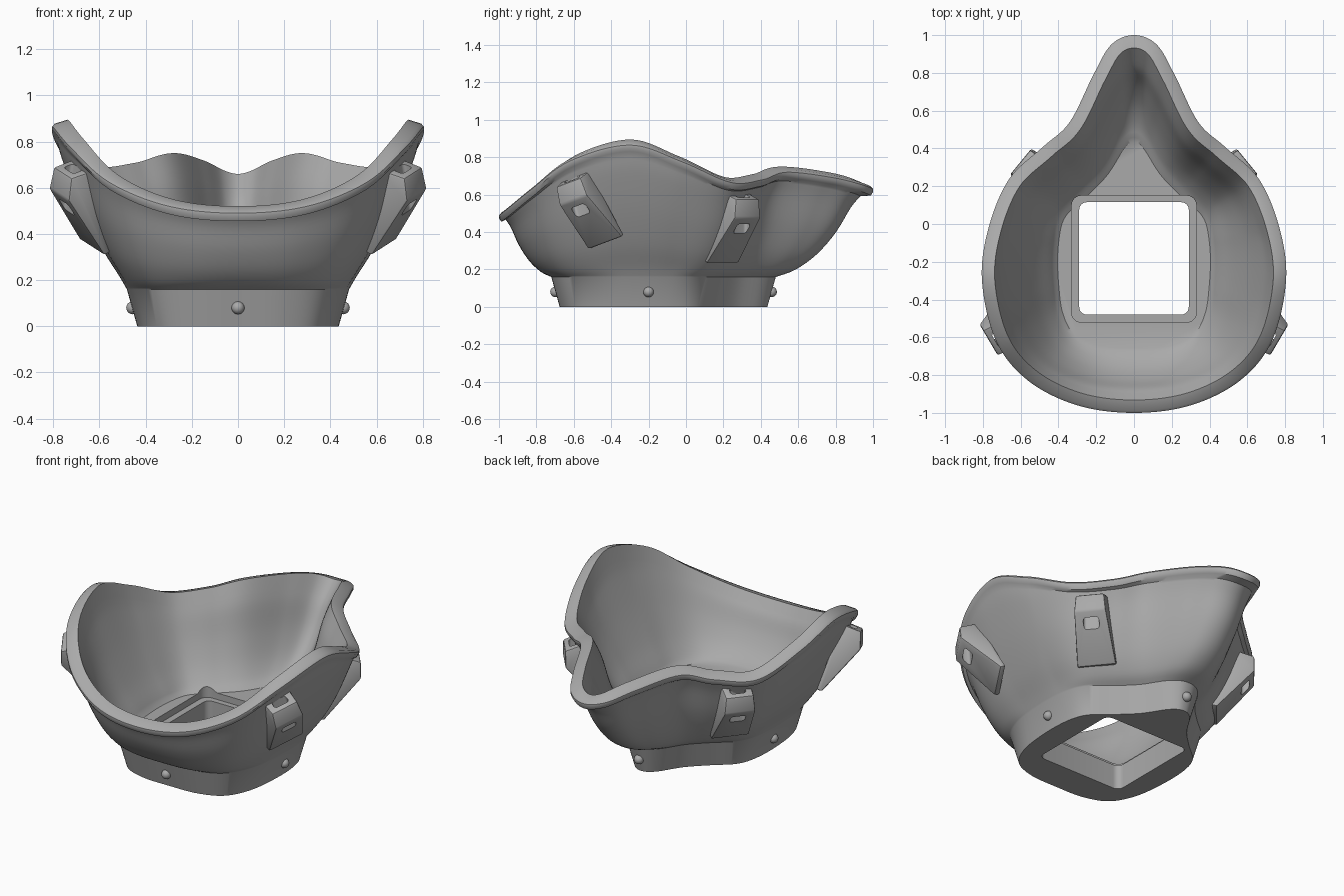
import bpy, bmesh, math
from mathutils import Vector, Matrix

cube = bpy.data.objects.get("Cube")
if cube:
    bpy.data.objects.remove(cube)

GREY = (0.4, 0.4, 0.4, 1)
mat = bpy.data.materials.new("mid grey")
mat.use_nodes = True
mat.diffuse_color = GREY
mat.node_tree.nodes["Principled BSDF"].inputs["Base Color"].default_value = GREY


def spline(pts, steps, closed):
    """Catmull-Rom resampling of points of any dimension."""
    n, out = len(pts), []
    pick = (lambda i: pts[i % n]) if closed else (lambda i: pts[max(0, min(n - 1, i))])
    for i in range(n if closed else n - 1):
        for s in range(steps):
            t = s / steps
            out.append([0.5 * (2 * b + (c - a) * t + (2 * a - 5 * b + 4 * c - d) * t * t
                               + (3 * b - a - 3 * c + d) * t ** 3)
                        for a, b, c, d in zip(pick(i - 1), pick(i), pick(i + 1), pick(i + 2))])
    return out if closed else out + [list(pts[-1])]


def finish(bm, name, smooth=True):
    bmesh.ops.recalc_face_normals(bm, faces=bm.faces)
    me = bpy.data.meshes.new(name)
    bm.to_mesh(me)
    bm.free()
    me.materials.append(mat)
    ob = bpy.data.objects.new(name, me)
    bpy.context.collection.objects.link(ob)
    return ob


def shade(ob, angle=35):
    bpy.ops.object.select_all(action='DESELECT')
    ob.select_set(True)
    bpy.context.view_layer.objects.active = ob
    bpy.ops.object.shade_smooth_by_angle(angle=math.radians(angle))


def box(name, size, matrix, round_axis, radius):
    """Box with the four edges along one axis rounded."""
    bm = bmesh.new()
    bmesh.ops.create_cube(bm, size=1, matrix=Matrix.Diagonal((*size, 1)))
    edges = [e for e in bm.edges
             if abs((e.verts[0].co - e.verts[1].co)[round_axis]) > 1e-4]
    bmesh.ops.bevel(bm, geom=edges, offset=radius, segments=6, profile=0.5, affect='EDGES')
    bm.transform(matrix)
    ob = finish(bm, name)
    ob.hide_render = True
    ob.hide_set(True)
    return ob


def cut(ob, cutters):
    for c in cutters:
        m = ob.modifiers.new("cut", 'BOOLEAN')
        m.operation, m.solver, m.object = 'DIFFERENCE', 'EXACT', c
    bpy.context.view_layer.update()
    dg = bpy.context.evaluated_depsgraph_get()
    me = bpy.data.meshes.new_from_object(ob.evaluated_get(dg))
    ob.modifiers.clear()
    ob.data = me
    for c in cutters:
        bpy.data.objects.remove(c)


# Half outline: base x, base y, rim x, rim y, rim z
HALF = [(0, -.72, 0, -1, .5), (.2, -.71, .3, -.96, .53), (.36, -.64, .56, -.83, .635),
        (.45, -.48, .73, -.62, .79), (.48, -.25, .805, -.3, .875), (.47, -.05, .77, -.02, .785),
        (.42, .08, .66, .24, .675), (.3, .19, .48, .41, .69), (.2, .29, .34, .54, .73),
        (.12, .41, .215, .79, .7), (.06, .465, .12, .95, .66), (0, .48, 0, 1, .64)]
loop = HALF + [(-a, b, -c, d, e) for a, b, c, d, e in HALF[-2:0:-1]]
loop = spline(loop, 8, True)
N = len(loop)
# Wall profile: height fraction, outward fraction at the ends, at the sides
WALL = spline([(0, 0, 0), (.08, .2, .1), (.25, .42, .33), (.5, .62, .6),
               (.77, .77, .84), (.9, .87, .93)], 4, False)
SKIRT, FLOOR, THICK = .16, .19, .068


def offset(ring, d):
    """Move a ring inward within its plane."""
    out = []
    for i, p in enumerate(ring):
        t = ring[(i + 1) % N] - ring[i - 1]
        nrm = Vector((t.y, -t.x, 0)).normalized()
        out.append(p - nrm * d)
    return out


def level(h, fe, fs, z0=SKIRT):
    ring = []
    for bx, by, rx, ry, rz in loop:
        w = min(1, max(0, (abs(ry + .25) - .2) / .55))
        f = fe * w + fs * (1 - w)
        ring.append(Vector((bx + (rx - bx) * f, by + (ry - by) * f, z0 + (rz - z0) * h)))
    return ring


def lift(ring, dz):
    return [p + Vector((0, 0, dz)) for p in ring]


# Shell: skirt, outer wall, rolled rim, inner wall, floor
base, rim = level(0, 0, 0), level(1, 1, 1)
foot = [Vector((p.x, p.y, 0)) for p in offset(base, .045)]
rings = [foot] + [level(*r) for r in WALL]
rings += [lift(offset(rim, .012), -.045), lift(rim, -.025), lift(rim, -.01),
          lift(offset(rim, .012), .003), lift(offset(rim, THICK), .02)]
rings += [offset(level(*r, z0=FLOOR), THICK) for r in reversed(WALL[2:])]
rings.append([Vector((p.x, p.y, FLOOR)) for p in offset(level(*WALL[2]), THICK + .02)])
bm = bmesh.new()
vs = [[bm.verts.new(p) for p in r] for r in rings]
for a, b in zip(vs, vs[1:]):
    for i in range(N):
        j = (i + 1) % N
        bm.faces.new((a[i], a[j], b[j], b[i]))
bm.faces.new(vs[0])
bm.faces.new(vs[-1])
shell = finish(bm, "mask_shell")

# Square opening with a shallow seat around it
hole = box("opening_cutter", (.58, .595, 1), Matrix.Translation((0, -.182, 0)), 2, .04)
seat = box("seat_cutter", (.66, .67, .2), Matrix.Translation((0, -.185, .25)), 2, .05)
cut(shell, [hole, seat])
shade(shell)


# Strap brackets: wedge with a slot, placed by position and outward direction
WEDGE = [(0, 0, .08), (-.11, .04, .085), (-.24, -.33, .11), (-.21, -.34, .11), (0, -.1, .09)]


def bracket(name, pos, out, roll, side):
    n = Vector((out[0] * side, out[1], 0)).normalized()
    t = Vector((0, 0, 1)).cross(n)
    frame = Matrix((n, t, (0, 0, 1))).transposed().to_4x4()
    frame = Matrix.Translation((pos[0] * side, pos[1], pos[2])) @ frame
    frame = frame @ Matrix.Rotation(math.radians(roll * side), 4, 'X')
    bm = bmesh.new()
    l, r = ([bm.verts.new((x, s * w, z)) for x, z, w in WEDGE] for s in (-1, 1))
    bm.faces.new(l)
    bm.faces.new(r)
    for i in range(len(l)):
        j = (i + 1) % len(l)
        bm.faces.new((l[i], l[j], r[j], r[i]))
    bmesh.ops.bevel(bm, geom=bm.edges[:], offset=.01, segments=2, profile=0.5, affect='EDGES')
    bm.transform(frame)
    ob = finish(bm, name)
    slot = box(name + "_cutter", (.045, .09, .6),
               frame @ Matrix.Translation((-.05, 0, 0)), 2, .016)
    cut(ob, [slot])
    shade(ob, 30)


for side, word in ((1, "left"), (-1, "right")):
    bracket("front_bracket_" + word, (.76, -.63, .665), (.85, -.5), 18, side)
    bracket("rear_bracket_" + word, (.6, .33, .575), (.77, .63), 0, side)

# Round studs on the skirt
for name, x, y in (("front", 0, -.698), ("back", 0, .458), ("left", .456, -.2), ("right", -.456, -.2)):
    bm = bmesh.new()
    bmesh.ops.create_uvsphere(bm, u_segments=20, v_segments=12, radius=.028,
                              matrix=Matrix.Translation((x, y, .08)))
    shade(finish(bm, name + "_stud"), 60)
